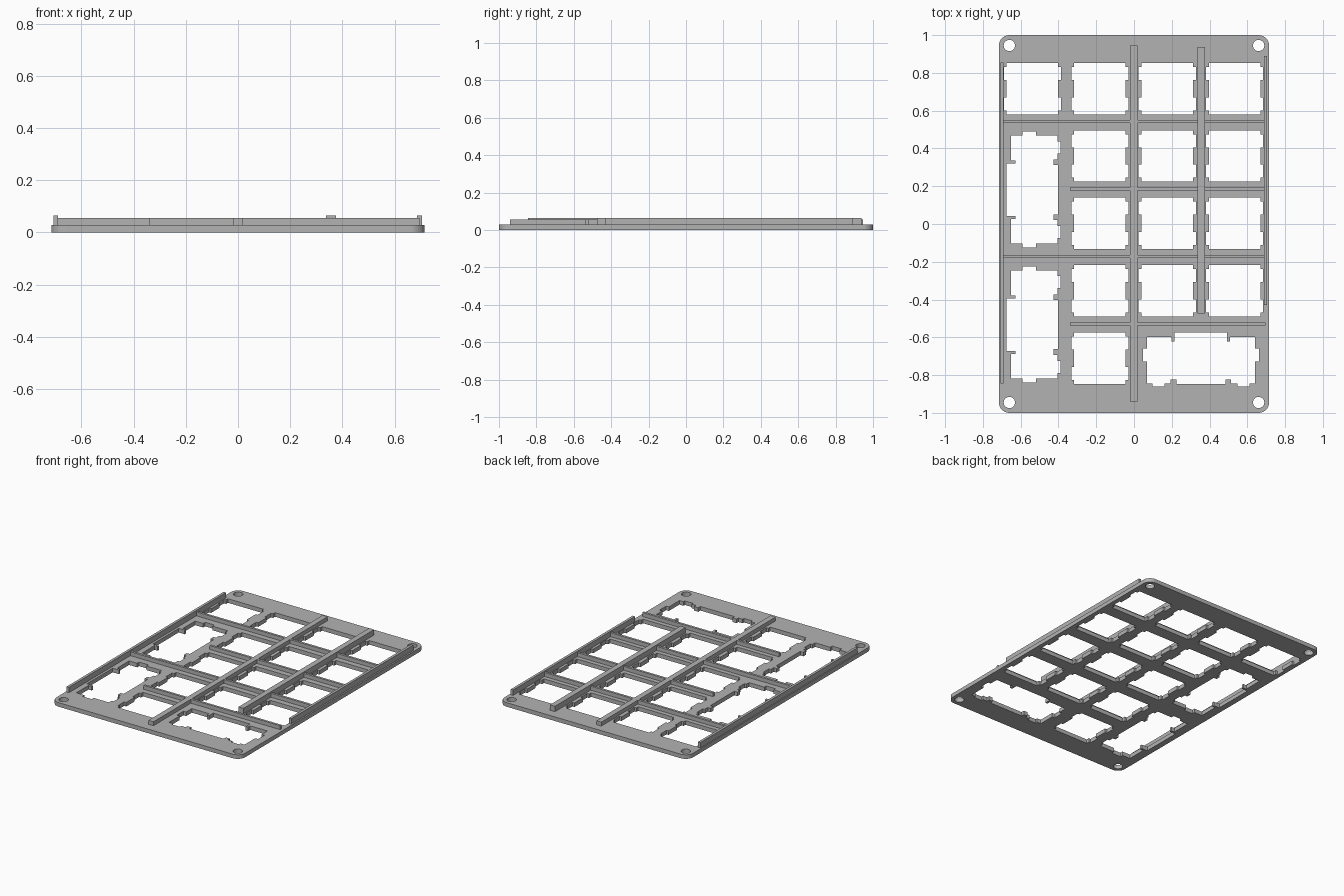
import bpy
import bmesh
from math import sin, cos, pi

PITCH = 0.357
PLATE_TOP = 0.028
BAR_TOP = 0.055
RAIL_TOP = 0.065

if "Cube" in bpy.data.objects:
    bpy.data.objects.remove(bpy.data.objects["Cube"], do_unlink=True)

grey = bpy.data.materials.new("plain grey")
grey.use_nodes = True
grey.diffuse_color = (0.45, 0.45, 0.45, 1)
grey.node_tree.nodes["Principled BSDF"].inputs["Base Color"].default_value = (0.45, 0.45, 0.45, 1)


def arc(cx, cy, radius, start, end, steps):
    angles = [start + (end - start) * i / steps for i in range(steps + 1)]
    return [(cx + radius * cos(a), cy + radius * sin(a)) for a in angles]


def key_hole(cx, cy):
    """Square switch opening with two clip notches on each side."""
    h, wide, a, b = 0.136, 0.151, 0.115, 0.046
    side = [(h, h), (h, a), (wide, a), (wide, b), (h, b)]
    right = side + [(x, -y) for x, y in reversed(side)]
    left = [(-x, -y) for x, y in right]
    return [(cx + x, cy + y) for x, y in right + left]


def wide_hole(cx, cy, upright):
    """Double-length opening: a switch square with a stabiliser slot at each end."""
    half = [(.139, .136), (.139, .09), (.155, .09), (.155, .114),
            (.286, .114), (.286, .053), (.307, .053), (.307, -.018),
            (.286, -.018), (.286, -.133), (.256, -.133), (.256, -.148),
            (.193, -.148), (.193, -.133), (.16, -.133), (.16, -.113),
            (.13, -.113), (.13, -.136)]
    loop = half + [(-u, v) for u, v in reversed(half)]
    if upright:
        return [(cx - v, cy + u) for u, v in loop]
    return [(cx + u, cy + v) for u, v in loop]


def plate(name, loops, height):
    """Extrude a flat outline with holes, standing on the ground."""
    curve = bpy.data.curves.new(name + " outline", 'CURVE')
    curve.dimensions = '2D'
    curve.fill_mode = 'BOTH'
    curve.extrude = height / 2
    for loop in loops:
        spline = curve.splines.new('POLY')
        spline.points.add(len(loop) - 1)
        for point, (x, y) in zip(spline.points, loop):
            point.co = (x, y, 0, 1)
        spline.use_cyclic_u = True
    helper = bpy.data.objects.new(name + " outline", curve)
    bpy.context.collection.objects.link(helper)
    bpy.context.view_layer.update()
    deps = bpy.context.evaluated_depsgraph_get()
    mesh = bpy.data.meshes.new_from_object(helper.evaluated_get(deps))
    bpy.data.objects.remove(helper, do_unlink=True)
    bm = bmesh.new()
    bm.from_mesh(mesh)
    bmesh.ops.remove_doubles(bm, verts=bm.verts, dist=0.0001)
    bmesh.ops.translate(bm, verts=bm.verts, vec=(0, 0, height / 2))
    bmesh.ops.recalc_face_normals(bm, faces=bm.faces)
    for face in bm.faces:
        face.smooth = False
        face.material_index = 0
    bm.to_mesh(mesh)
    bm.free()
    mesh.materials.clear()
    mesh.materials.append(grey)
    obj = bpy.data.objects.new(name, mesh)
    bpy.context.collection.objects.link(obj)


def bar(name, x0, x1, y0, y1, top):
    """Rectangular rib resting on the plate."""
    bm = bmesh.new()
    bmesh.ops.create_cube(bm, size=1)
    size = (x1 - x0, y1 - y0, top - PLATE_TOP)
    bmesh.ops.scale(bm, verts=bm.verts, vec=size)
    bmesh.ops.translate(bm, verts=bm.verts,
                        vec=((x0 + x1) / 2, (y0 + y1) / 2, (top + PLATE_TOP) / 2))
    mesh = bpy.data.meshes.new(name)
    bm.to_mesh(mesh)
    bm.free()
    mesh.materials.append(grey)
    bpy.context.collection.objects.link(bpy.data.objects.new(name, mesh))


# Key grid positions
cols = [-0.538 + PITCH * i for i in range(4)]
rows = [0.717 - PITCH * i for i in range(5)]

# Rounded outline and corner screw holes
outline = []
for i, (sx, sy) in enumerate([(1, 1), (-1, 1), (-1, -1), (1, -1)]):
    outline += arc(sx * 0.66, sy * 0.945, 0.055, i * pi / 2, (i + 1) * pi / 2, 8)
loops = [outline]
for sx in (-1, 1):
    for sy in (-1, 1):
        loops.append(arc(sx * 0.66, sy * 0.945, 0.03, 0, 2 * pi, 24)[:-1])

# Single switch openings per column
for col, count in zip(cols, (1, 5, 4, 4)):
    loops += [key_hole(col, row) for row in rows[:count]]

# Double-length openings
loops.append(wide_hole(cols[0], (rows[1] + rows[2]) / 2, True))
loops.append(wide_hole(cols[0], (rows[3] + rows[4]) / 2, True))
loops.append(wide_hole((cols[2] + cols[3]) / 2, rows[4], False))
plate("switch_plate", loops, PLATE_TOP)

# Cross ribs between the rows
for i, (x0, x1) in enumerate([(-0.69, 0.69), (-0.34, 0.69), (-0.69, 0.69), (-0.34, 0.695)]):
    y = (rows[i] + rows[i + 1]) / 2 + 0.004
    bar("cross_rib_%d" % (i + 1), x0, x1, y - 0.008, y + 0.008, BAR_TOP)

# Lengthwise ribs and side rails
bar("centre_rib", -0.02, 0.018, -0.94, 0.945, BAR_TOP)
bar("left_rib", 0.337, 0.375, -0.475, 0.937, RAIL_TOP)
bar("right_rail", -0.708, -0.69, -0.845, 0.855, RAIL_TOP)
bar("left_rail", 0.687, 0.705, -0.43, 0.89, RAIL_TOP)
